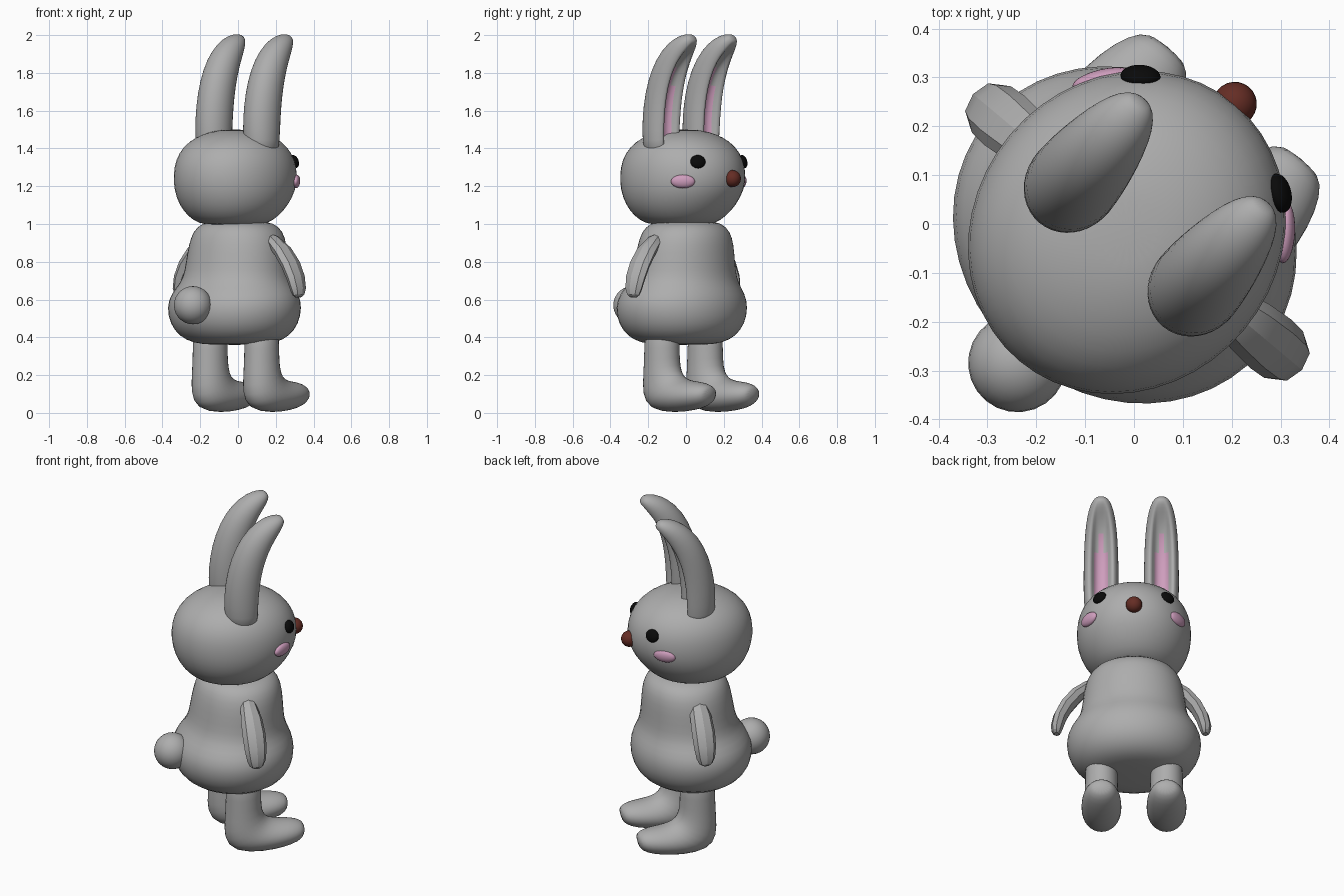
import bpy, bmesh, math
from mathutils import Vector, Matrix

if "Cube" in bpy.data.objects:
    bpy.data.objects.remove(bpy.data.objects["Cube"])

# Built facing local +Y, then the whole figure is turned about z
TURN = Matrix.Rotation(math.radians(-40), 4, 'Z')


def material(name, rgb):
    m = bpy.data.materials.new(name)
    m.use_nodes = True
    col = (*rgb, 1)
    m.diffuse_color = col
    m.node_tree.nodes["Principled BSDF"].inputs["Base Color"].default_value = col
    return m


GREY = material("grey fur", (0.42, 0.42, 0.42))
PINK = material("pink", (0.62, 0.34, 0.51))
BROWN = material("brown nose", (0.13, 0.026, 0.018))
BLACK = material("black eyes", (0.003, 0.003, 0.003))


def finish(name, bm, mats, sharp=None, subsurf=0):
    bmesh.ops.recalc_face_normals(bm, faces=bm.faces[:])
    bm.transform(TURN)
    mesh = bpy.data.meshes.new(name)
    bm.to_mesh(mesh)
    bm.free()
    for m in mats:
        mesh.materials.append(m)
    for p in mesh.polygons:
        p.use_smooth = True
    if sharp:
        mesh.set_sharp_from_angle(angle=math.radians(sharp))
    ob = bpy.data.objects.new(name, mesh)
    bpy.context.collection.objects.link(ob)
    if subsurf:
        mod = ob.modifiers.new("Smooth", 'SUBSURF')
        mod.levels = mod.render_levels = subsurf


def loft(rings, tag=None):
    """Skin a list of closed rings; tag(ring, segment) gives the material index."""
    bm = bmesh.new()
    loops = [[bm.verts.new(p) for p in r] for r in rings]
    n = len(loops[0])
    for i in range(len(loops) - 1):
        a, b = loops[i], loops[i + 1]
        for j in range(n):
            k = (j + 1) % n
            f = bm.faces.new((a[j], a[k], b[k], b[j]))
            f.material_index = tag(i, j) if tag else 0
    bm.faces.new(loops[0])
    bm.faces.new(loops[-1])
    return bm


def oval(center, ax, ay, n=16):
    """Ring around a center spanned by two half axes."""
    c, ax, ay = Vector(center), Vector(ax), Vector(ay)
    return [c + ax * math.cos(2 * math.pi * i / n) + ay * math.sin(2 * math.pi * i / n)
            for i in range(n)]


def stack(name, rows):
    """Upright rounded form from rows of (z, y center, half width, half depth)."""
    rings = [oval((0, y, z), (rx, 0, 0), (0, ry, 0), 24) for z, y, rx, ry in rows]
    finish(name, loft(rings), [GREY], subsurf=1)


def ball(name, mat, center, radii, yaw=0.0, pitch=0.0):
    bm = bmesh.new()
    bmesh.ops.create_uvsphere(bm, u_segments=24, v_segments=14, radius=1)
    bm.transform(Matrix.Translation(center) @ Matrix.Rotation(yaw, 4, 'Z')
                 @ Matrix.Rotation(pitch, 4, 'X') @ Matrix.Diagonal((*radii, 1)))
    finish(name, bm, [mat])


# Body and head
stack("body", [(0.36, -0.03, 0.13, 0.12), (0.37, -0.03, 0.23, 0.21), (0.405, -0.03, 0.305, 0.275),
               (0.47, -0.03, 0.357, 0.325), (0.56, -0.03, 0.378, 0.338), (0.63, -0.025, 0.358, 0.318),
               (0.69, -0.015, 0.308, 0.277), (0.75, -0.01, 0.29, 0.26), (0.85, -0.005, 0.28, 0.25),
               (0.93, 0, 0.263, 0.237), (0.985, 0, 0.23, 0.21), (1.02, 0, 0.165, 0.15)])
stack("head", [(0.995, -0.04, 0.11, 0.12), (1.002, -0.04, 0.18, 0.19), (1.04, -0.04, 0.235, 0.25),
               (1.10, -0.035, 0.285, 0.302), (1.18, -0.025, 0.314, 0.342), (1.26, -0.022, 0.318, 0.351),
               (1.34, -0.022, 0.307, 0.337), (1.41, -0.022, 0.27, 0.292), (1.46, -0.02, 0.21, 0.22),
               (1.49, -0.02, 0.13, 0.135), (1.50, -0.02, 0.06, 0.06)])

# Tail and nose
ball("tail", GREY, (0, -0.371, 0.57), (0.101, 0.101, 0.101))
ball("nose", BROWN, (0, 0.321, 1.24), (0.045, 0.045, 0.045))

# Leg rows: back/sole point (y, z), front/top point (y, z), half width
LEG = [((-0.115, 0.50), (0.082, 0.50), 0.09), ((-0.115, 0.33), (0.082, 0.33), 0.09),
       ((-0.122, 0.20), (0.085, 0.245), 0.094), ((-0.128, 0.09), (0.11, 0.20), 0.102),
       ((-0.08, 0.013), (0.15, 0.18), 0.111), ((0.07, -0.002), (0.20, 0.17), 0.113),
       ((0.20, 0.012), (0.255, 0.165), 0.102), ((0.275, 0.03), (0.30, 0.152), 0.08),
       ((0.318, 0.06), (0.328, 0.132), 0.05)]

# Arm rows: x, z, direction angle below horizontal, half depth, half thickness
ARM = [(0.17, 0.945, 20, 0.02, 0.015), (0.235, 0.91, 32, 0.045, 0.033), (0.30, 0.855, 45, 0.06, 0.04),
       (0.355, 0.785, 56, 0.065, 0.04), (0.39, 0.715, 68, 0.062, 0.038), (0.406, 0.655, 78, 0.052, 0.034),
       (0.408, 0.625, 86, 0.038, 0.026), (0.407, 0.612, 88, 0.02, 0.014)]

# Ear rows: y center, z, forward lean, half width, half depth, groove depth
EAR = [(-0.02, 1.383, 0, 0.07, 0.075, 0.3), (-0.02, 1.388, 0, 0.092, 0.1, 0.6),
       (-0.02, 1.50, 1, 0.097, 0.107, 0.85), (-0.012, 1.62, 5, 0.097, 0.107, 0.85),
       (0.012, 1.74, 13, 0.095, 0.102, 0.85), (0.055, 1.845, 25, 0.089, 0.093, 0.75),
       (0.11, 1.92, 37, 0.077, 0.076, 0.5), (0.16, 1.962, 48, 0.06, 0.054, 0.25),
       (0.193, 1.982, 54, 0.038, 0.03, 0.0), (0.203, 1.988, 56, 0.018, 0.015, 0.0)]


def ear_ring(x, y, z, lean, rx, ry, groove):
    """Oval ring whose front is pushed in to form a narrow channel between thick rims."""
    lean = math.radians(lean)
    fwd = Vector((0, math.cos(lean), -math.sin(lean)))
    ring = []
    for i in range(20):
        t = 2 * math.pi * (i + 0.5) / 20
        px, py = math.cos(t), math.sin(t)
        if py > 0 and abs(px) < 0.3:
            py -= groove
        elif py > 0 and abs(px) < 0.5:
            px, py = px * 0.88, py - groove * 0.75
        elif py > 0 and abs(px) < 0.75:
            px, py = px * 0.88, py + 0.08
        ring.append(Vector((x + px * rx, y, z)) + fwd * py * ry)
    return ring


def ear_colour(i, j):
    """Channel floor is pink and narrows to one strip at the top."""
    return int((1 <= i <= 3 and 3 <= j <= 5) or (i == 4 and j == 4))


for side, s in (("right", 1), ("left", -1)):
    # Leg with foot
    rings = []
    for (by, bz), (fy, fz), w in LEG:
        mid = (s * 0.178, (by + fy) / 2, (bz + fz) / 2)
        rings.append(oval(mid, (w, 0, 0), (0, (fy - by) / 2, (fz - bz) / 2)))
    finish(side + "_leg", loft(rings), [GREY], subsurf=1)

    # Flat ridged arm
    rings = []
    for x, z, ang, d, th in ARM:
        a = math.radians(ang)
        rings.append(oval((0.016 + s * x, -0.008, z), (0, d, 0),
                          (s * th * math.sin(a), 0, th * math.cos(a)), 8))
    finish(side + "_arm", loft(rings), [GREY], sharp=28)

    # Ear with a pink channel floor
    rings = [ear_ring(0.015 + s * 0.165, *row) for row in EAR]
    finish(side + "_ear", loft(rings, ear_colour), [GREY, PINK], subsurf=1)

    # Eye and cheek
    ball(side + "_eye", BLACK, (0.002 + s * 0.186, 0.24, 1.33), (0.041, 0.022, 0.036), -s * 0.64, 0.3)
    ball(side + "_cheek", PINK, (0.004 + s * 0.242, 0.185, 1.225), (0.064, 0.022, 0.036), -s * 0.92, -0.1)
